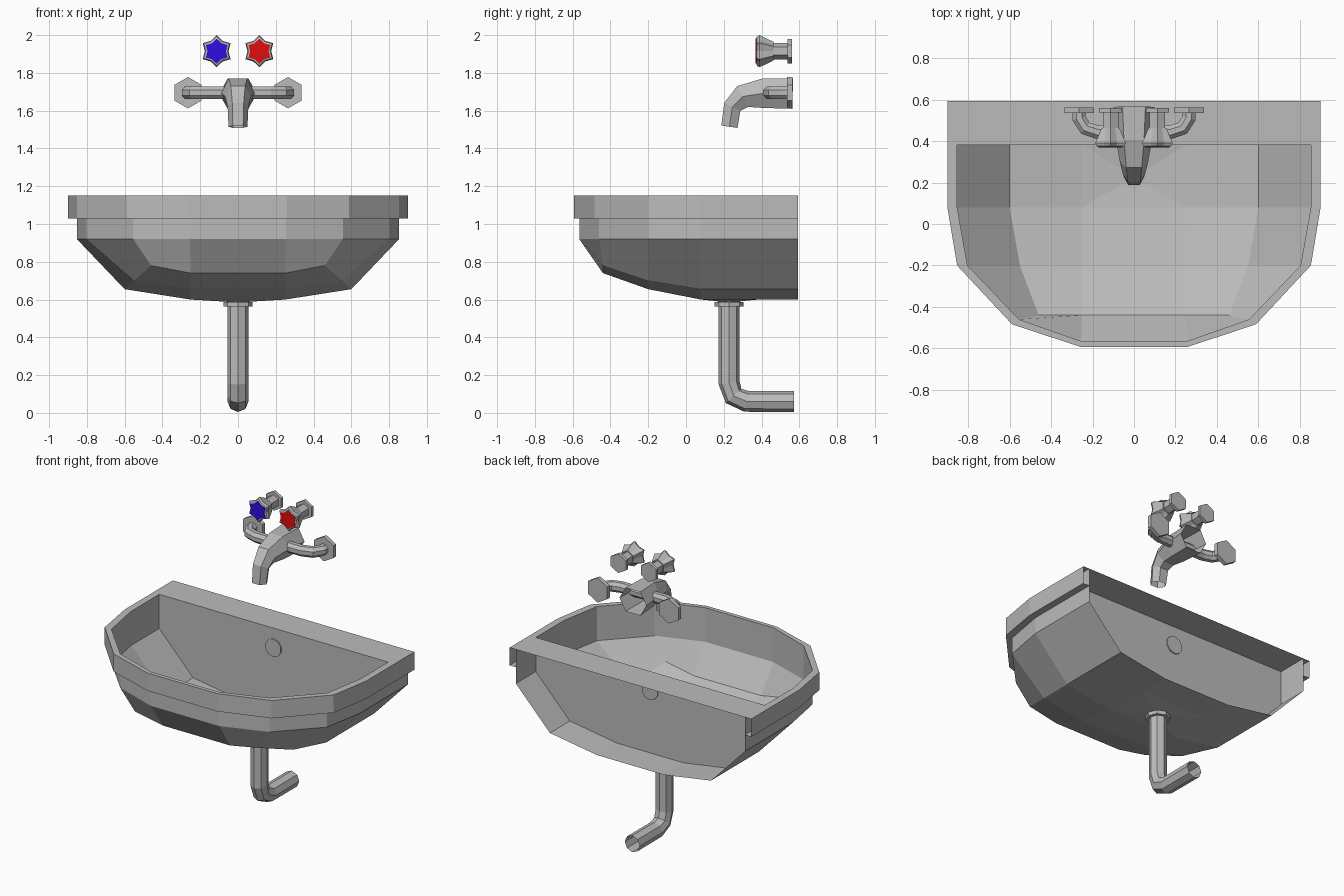
import bpy, bmesh, math
from mathutils import Vector as V

if "Cube" in bpy.data.objects:
    bpy.data.objects.remove(bpy.data.objects["Cube"])


def material(name, rgb):
    m = bpy.data.materials.new(name)
    m.diffuse_color = (*rgb, 1)
    m.use_nodes = True
    m.node_tree.nodes["Principled BSDF"].inputs["Base Color"].default_value = m.diffuse_color
    return m


GREY = material("ceramic_grey", (0.5, 0.5, 0.5))
BLUE = material("cold_blue", (0.03, 0.004, 0.75))
RED = material("hot_red", (0.75, 0.004, 0.004))


def finish(name, bm, mat):
    bmesh.ops.remove_doubles(bm, verts=bm.verts, dist=1e-4)
    bmesh.ops.recalc_face_normals(bm, faces=bm.faces)
    me = bpy.data.meshes.new(name)
    bm.to_mesh(me)
    bm.free()
    me.materials.append(mat)
    ob = bpy.data.objects.new(name, me)
    bpy.context.collection.objects.link(ob)
    return ob


def face(bm, pts):
    bm.faces.new([bm.verts.new(p) for p in pts])


def loft(name, rings, mat, caps=(False, False)):
    bm = bmesh.new()
    n = len(rings[0])
    for a, b in zip(rings, rings[1:]):
        for i in range(n):
            j = (i + 1) % n
            face(bm, [a[i], a[j], b[j], b[i]])
    for ring, cap in zip((rings[0], rings[-1]), caps):
        if cap:
            face(bm, ring)
    return finish(name, bm, mat)


def sweep(name, path, side, shape, sizes, caps=(False, False)):
    """Sweep a 2D shape along a flat path; side is the normal of the path's plane."""
    path, side, rings = [V(p) for p in path], V(side), []
    for i, p in enumerate(path):
        t = V()
        if i:
            t += (p - path[i - 1]).normalized()
        if i < len(path) - 1:
            t += (path[i + 1] - p).normalized()
        up = t.normalized().cross(side)
        w, h = sizes[i]
        rings.append([p + side * (u * w) + up * (v * h) for u, v in shape])
    return loft(name, rings, GREY, caps)


def ngon(n, start=90):
    return [(math.cos(math.radians(start + 360 * i / n)),
             math.sin(math.radians(start + 360 * i / n))) for i in range(n)]


def disc(name, a, b, side, n, r):
    return sweep(name, [a, b], side, ngon(n), [(r, r)] * 2, (True, True))


# Basin: open-backed shell, rim, floor and back wall
wall = [(.853, .592), (.853, .38), (.853, .08), (.803, -.2), (.555, -.46), (.255, -.565)]
rim = [(.9, .592), (.9, .38), (.9, .08), (.853, -.2), (.588, -.484), (.26, -.592)]
base = [(.6, .592, .655), (.6, .38, .655), (.6, .08, .655), (.55, -.2, .7),
        (.46, -.44, .78), (.25, -.44, .74)]
floor = [(.25, .592, .6), (.25, .38, .6), (.25, .08, .6), (.25, -.2, .655), (.25, -.44, .74)]


def mirror(p):
    return (-p[0], *p[1:])


def both(half):
    return half + [mirror(p) for p in reversed(half)]


def at(pts, z):
    return [(x, y, z) for x, y in both(pts)]


bm = bmesh.new()
levels = [both(base), at(wall, .92), at(wall, 1.03), at(rim, 1.03), at(rim, 1.15),
          at(wall, 1.15), at(wall, 1.03)]
for a, b in zip(levels, levels[1:]):
    for i in range(len(a) - 1):
        face(bm, [a[i], a[i + 1], b[i + 1], b[i]])
for i in range(4):
    strip = [base[i], base[i + 1], floor[i + 1], floor[i]]
    face(bm, strip)
    face(bm, [mirror(p) for p in strip])
    middle = [floor[i], floor[i + 1], mirror(floor[i + 1]), mirror(floor[i])]
    if i == 1:  # floor dips to the drain
        for k in range(4):
            face(bm, [middle[k], middle[(k + 1) % 4], (0, .228, .585)])
    else:
        face(bm, middle)
face(bm, both([(.853, .592, 1.15), (.853, .38, 1.15)]))
face(bm, both([(.853, .38, 1.15), (.853, .38, .92), base[1], floor[1]]))
finish("basin", bm, GREY)

# Overflow plate, drain and waste pipe
disc("overflow_plate", (0, .373, 1.02), (0, .387, 1.02), (1, 0, 0), 10, .06)
disc("drain_plate", (0, .228, .585), (0, .228, .595), (1, 0, 0), 8, .06)
disc("drain_collar", (0, .228, .563), (0, .228, .587), (1, 0, 0), 8, .077)
sweep("waste_pipe", [(0, .228, .58), (0, .228, .16), (0, .252, .09), (0, .32, .061),
                     (0, .572, .061)], (1, 0, 0), ngon(8), [(.056, .056)] * 5)

# Spout with a six-sided section
hexagon = [(.55, 1), (1, 0), (.55, -1), (-.55, -1), (-1, 0), (-.55, 1)]
sweep("spout", [(0, .565, 1.69), (0, .41, 1.692), (0, .30, 1.675), (0, .245, 1.62), (0, .23, 1.515)],
      (1, 0, 0), hexagon, [(.1, .08), (.088, .078), (.068, .062), (.055, .048), (.05, .043)])

# Supply arms, wall flanges and star-shaped handles
for s, label, colour in ((-1, "cold", BLUE), (1, "hot", RED)):
    x = .265 * s
    sweep(label + "_arm", [(x, .56, 1.695), (x, .51, 1.695), (.235 * s, .462, 1.695),
                           (.17 * s, .441, 1.695), (0, .441, 1.695)],
          (0, 0, 1), ngon(8, 22.5), [(.036, .036)] * 5)
    disc(label + "_flange", (x, .535, 1.695), (x, .563, 1.695), (1, 0, 0), 6, .083)
    hx, hz = .113 * s, 1.915
    disc(label + "_handle_plate", (hx, .538, hz), (hx, .56, hz), (1, 0, 0), 6, .065)
    sweep(label + "_stem", [(hx, .45, hz), (hx, .54, hz)], (1, 0, 0), ngon(6), [(.043, .043)] * 2)

    def star(y, r, inner=.74):
        return [(hx + u * r * (inner if i % 2 else 1), y, hz + v * r * (inner if i % 2 else 1))
                for i, (u, v) in enumerate(ngon(12))]

    loft(label + "_handle", [star(.372, .066), star(.376, .078), star(.39, .085),
                             star(.462, .05, .87)], GREY, (True, True))
    loft(label + "_cap", [star(.369, .066), star(.373, .066)], colour, (True, True))
